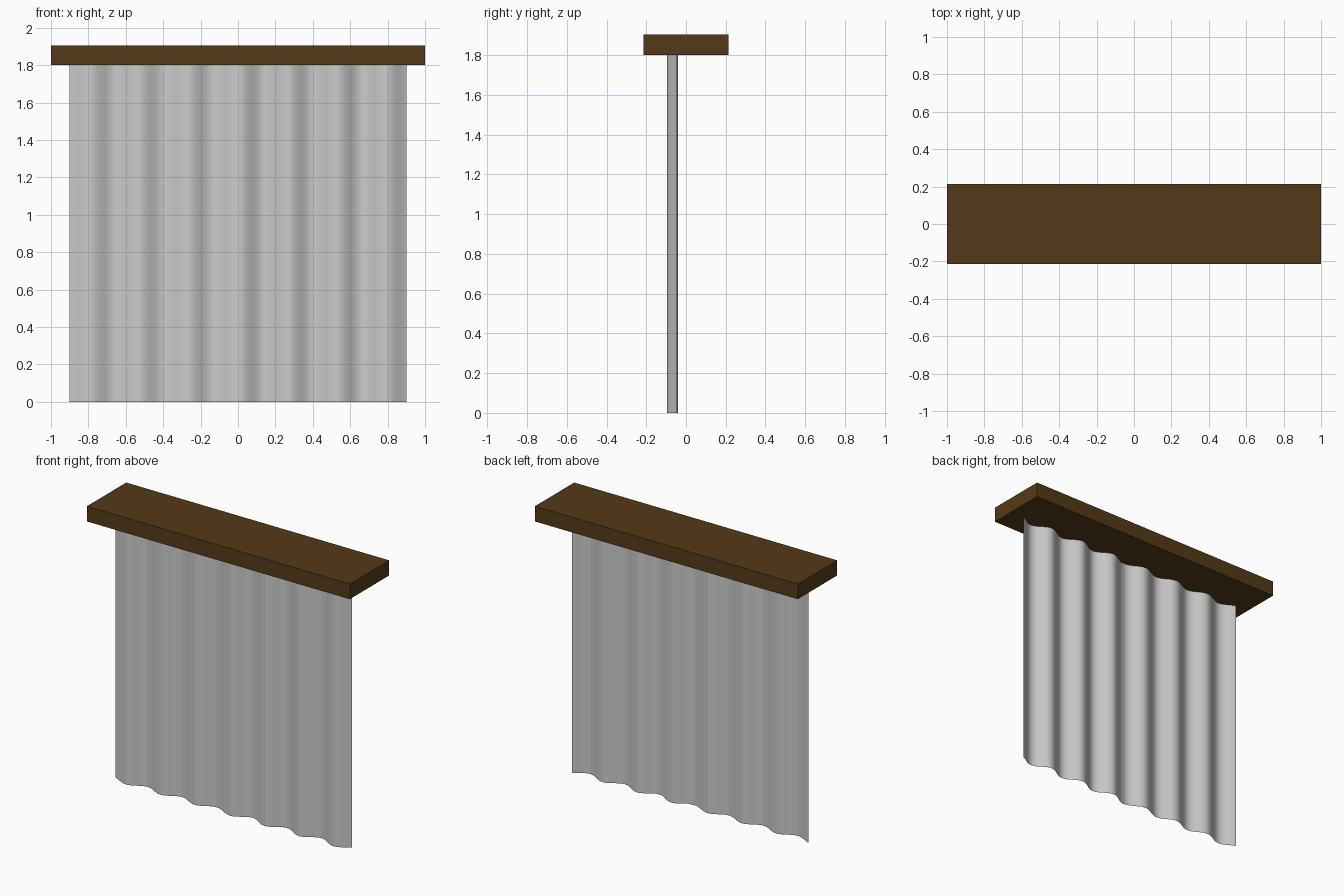
import bpy, bmesh, math

if "Cube" in bpy.data.objects:
    bpy.data.objects.remove(bpy.data.objects["Cube"])

PERIOD = 0.262   # width of one curtain fold
HEIGHT = 1.8     # underside of the pelmet


def curtain(name, x0, x1, crest, y_mid, amp, steps=72):
    """Extrude a wavy floor line straight up into a hanging sheet."""
    bm = bmesh.new()
    line = []
    for i in range(steps + 1):
        x = x0 + (x1 - x0) * i / steps
        y = y_mid + amp * math.cos(2 * math.pi * (x - crest) / PERIOD)
        line.append(bm.verts.new((x, y, 0)))
    edges = [bm.edges.new(pair) for pair in zip(line, line[1:])]
    top = bmesh.ops.extrude_edge_only(bm, edges=edges)["geom"]
    bmesh.ops.translate(bm, vec=(0, 0, HEIGHT),
                        verts=[g for g in top if isinstance(g, bmesh.types.BMVert)])
    bm.normal_update()
    # Make the sheet face the front
    bmesh.ops.reverse_faces(bm, faces=[f for f in bm.faces if f.normal.y > 0])
    for f in bm.faces:
        f.smooth = True
    mesh = bpy.data.meshes.new(name)
    bm.to_mesh(mesh)
    bm.free()
    obj = bpy.data.objects.new(name, mesh)
    bpy.context.collection.objects.link(obj)
    return obj


# Wooden pelmet box across the top
bpy.ops.mesh.primitive_cube_add(size=1, location=(0, 0, HEIGHT + 0.0525))
pelmet = bpy.context.object
pelmet.name = "pelmet"
pelmet.scale = (2, 0.426, 0.105)
wood = bpy.data.materials.new("dark_wood")
wood.diffuse_color = (0.09, 0.042, 0.009, 1)
wood.use_nodes = True
wood.node_tree.nodes["Principled BSDF"].inputs["Base Color"].default_value = wood.diffuse_color
pelmet.data.materials.append(wood)

# Two curtain panels, the right one overlapping in front of the left
curtain("left_curtain", -0.9, 0.025, -0.92, -0.066, 0.024)
curtain("right_curtain", -0.025, 0.9, 0.925, -0.0675, 0.0275)
